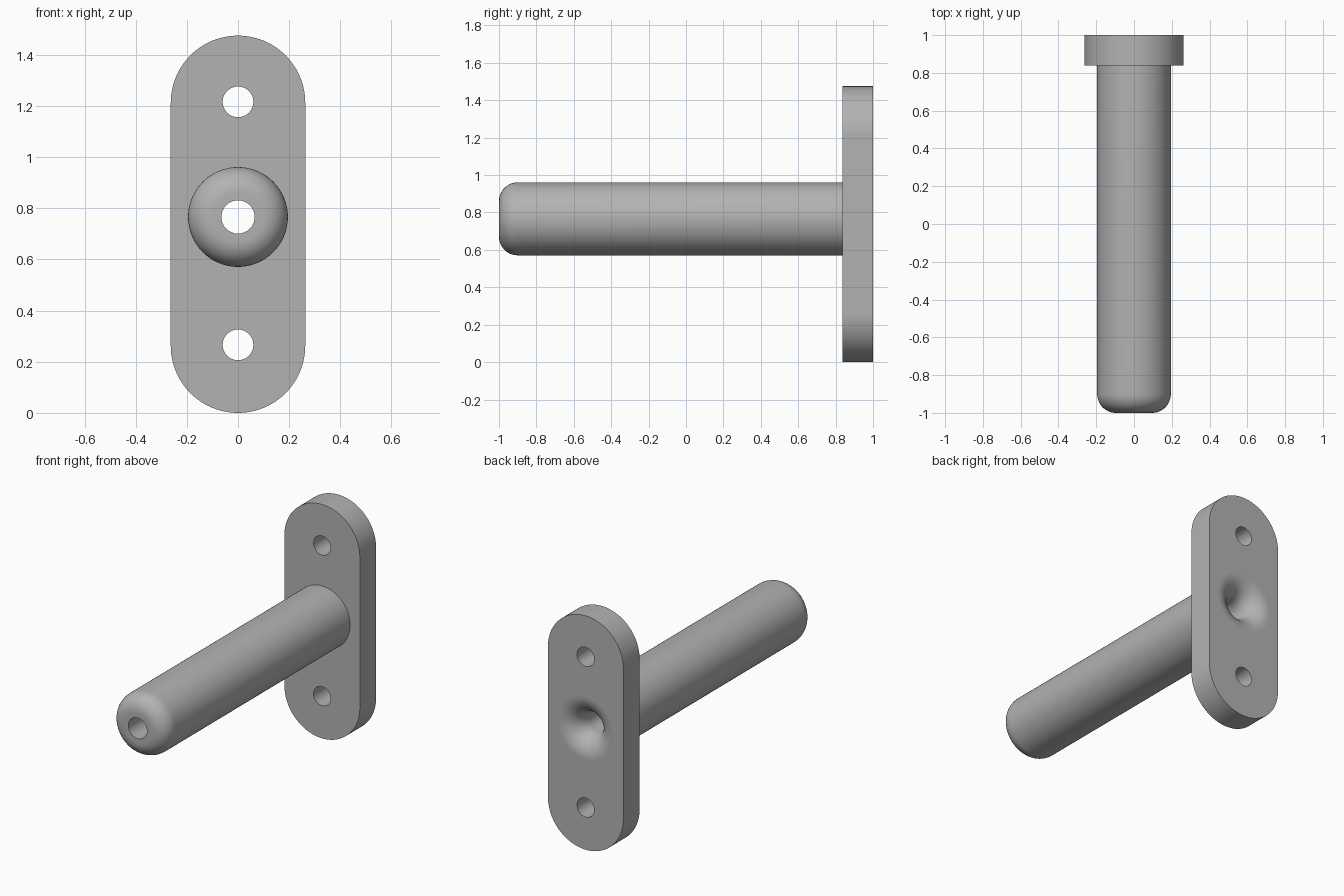
import bpy, bmesh, math

if "Cube" in bpy.data.objects:
    bpy.data.objects.remove(bpy.data.objects["Cube"], do_unlink=True)

PLATE_R, PLATE_H, PLATE_T = 0.263, 1.475, 0.162
SHAFT_R, BORE_R, SHAFT_Z = 0.195, 0.065, 0.766
ROUND, FLARE = 0.1, 0.13
SEGS = 96

metal = bpy.data.materials.new("grey metal")
metal.use_nodes = True
grey = (0.45, 0.45, 0.45, 1)
metal.diffuse_color = grey
metal.node_tree.nodes["Principled BSDF"].inputs["Base Color"].default_value = grey


def arc(cx, cy, r, start, end, n):
    """Points on an arc, angles in degrees."""
    angles = [math.radians(start + (end - start) * i / n) for i in range(n + 1)]
    return [(cx + r * math.cos(a), cy + r * math.sin(a)) for a in angles]


def finish(obj):
    obj.data.materials.clear()
    obj.data.materials.append(metal)
    bpy.ops.object.select_all(action='DESELECT')
    obj.select_set(True)
    bpy.context.view_layer.objects.active = obj
    bpy.ops.object.shade_smooth_by_angle(angle=math.radians(30))


# Wall plate: filled outline with two screw holes and the shaft opening
curve = bpy.data.curves.new("mounting_plate", 'CURVE')
curve.dimensions = '2D'
curve.fill_mode = 'BOTH'
curve.extrude = PLATE_T / 2
outline = (arc(0, PLATE_H - PLATE_R, PLATE_R, 0, 180, 48)
           + arc(0, PLATE_R, PLATE_R, 180, 360, 48))
holes = [arc(0, z, r, 0, 360, n)[:-1]
         for z, r, n in ((0.266, 0.06, 48), (1.216, 0.06, 48), (SHAFT_Z, SHAFT_R, SEGS))]
for loop in [outline] + holes:
    spline = curve.splines.new('POLY')
    spline.points.add(len(loop) - 1)
    for point, (x, z) in zip(spline.points, loop):
        point.co = (x, z, 0, 1)
    spline.use_cyclic_u = True
plate = bpy.data.objects.new("mounting_plate", curve)
bpy.context.collection.objects.link(plate)
plate.rotation_euler.x = math.pi / 2
plate.location.y = 1 - PLATE_T / 2
bpy.ops.object.select_all(action='DESELECT')
plate.select_set(True)
bpy.context.view_layer.objects.active = plate
bpy.ops.object.convert(target='MESH')
plate = bpy.context.view_layer.objects.active
bm = bmesh.new()
bm.from_mesh(plate.data)
bmesh.ops.remove_doubles(bm, verts=bm.verts, dist=0.0001)
bmesh.ops.recalc_face_normals(bm, faces=bm.faces)
bm.to_mesh(plate.data)
bm.free()
finish(plate)

# Hollow shaft: lathed (radius, y) profile, rounded nose and flared rear bore
profile = [(BORE_R, -1)]
profile += arc(SHAFT_R - ROUND, ROUND - 1, ROUND, -90, 0, 12)
profile += arc(SHAFT_R, 1 - FLARE, FLARE, 90, 180, 16)
bm = bmesh.new()
rings = []
for i in range(SEGS):
    a = 2 * math.pi * i / SEGS
    rings.append([bm.verts.new((r * math.cos(a), y, SHAFT_Z + r * math.sin(a)))
                  for r, y in profile])
for i in range(SEGS):
    here, there = rings[i], rings[(i + 1) % SEGS]
    for j in range(len(profile)):
        k = (j + 1) % len(profile)
        bm.faces.new((here[j], here[k], there[k], there[j]))
bmesh.ops.recalc_face_normals(bm, faces=bm.faces)
mesh = bpy.data.meshes.new("hollow_shaft")
bm.to_mesh(mesh)
bm.free()
shaft = bpy.data.objects.new("hollow_shaft", mesh)
bpy.context.collection.objects.link(shaft)
finish(shaft)
